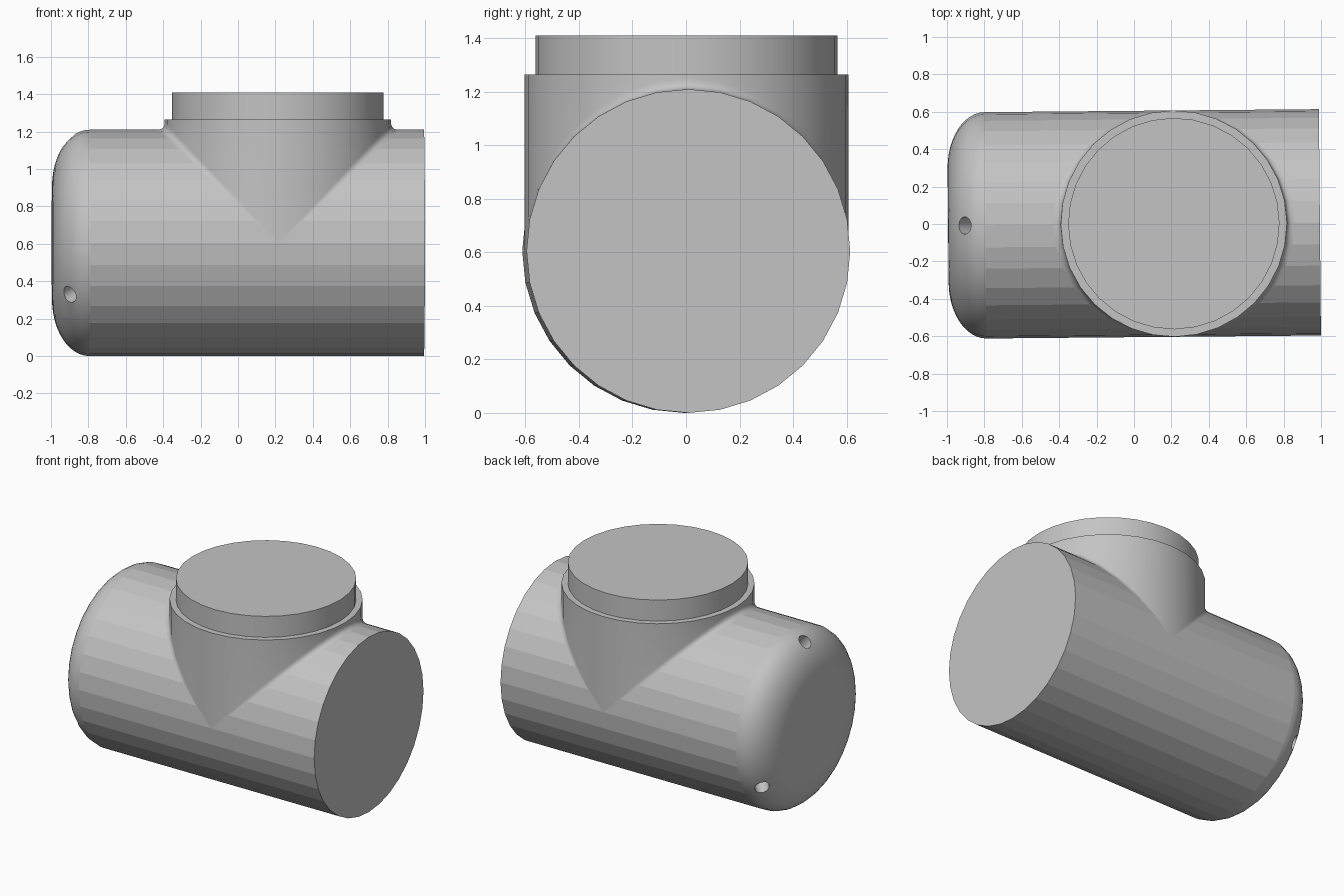
import bpy, bmesh
from math import sin, cos, pi, radians
from mathutils import Matrix, Vector

if "Cube" in bpy.data.objects:
    bpy.data.objects.remove(bpy.data.objects["Cube"], do_unlink=True)

SIDES = 32
R = 0.605           # radius of both pipes
HALF = 0.994        # half length of the run
NECK_X = 0.213      # centre of the branch
YAW = Matrix.Rotation(0.009, 4, "Z")

grey = bpy.data.materials.new("plain grey")
grey.use_nodes = True
colour = (0.55, 0.55, 0.55, 1)
grey.diffuse_color = colour
grey.node_tree.nodes["Principled BSDF"].inputs["Base Color"].default_value = colour


def skin(name, rings, cap_start=False):
    """Join equal rings of points into a tube, closing its end."""
    bm = bmesh.new()
    loops = [[bm.verts.new(YAW @ Vector(p)) for p in ring] for ring in rings]
    for a, b in zip(loops, loops[1:]):
        for i in range(SIDES):
            j = (i + 1) % SIDES
            bm.faces.new((a[i], a[j], b[j], b[i]))
    bm.faces.new(loops[-1])
    if cap_start:
        bm.faces.new(loops[0][::-1])
    bmesh.ops.remove_doubles(bm, verts=bm.verts, dist=0.00001)
    bmesh.ops.recalc_face_normals(bm, faces=bm.faces)
    mesh = bpy.data.meshes.new(name)
    bm.to_mesh(mesh)
    bm.free()
    mesh.materials.append(grey)
    obj = bpy.data.objects.new(name, mesh)
    bpy.context.collection.objects.link(obj)
    return obj


def activate(obj):
    bpy.ops.object.select_all(action="DESELECT")
    obj.select_set(True)
    bpy.context.view_layer.objects.active = obj


angles = [2 * pi * i / SIDES for i in range(SIDES)]

# Horizontal run with one softly rounded closed end
profile = [(HALF, R)]
for i in range(13):
    t = pi / 2 * (1 - i / 12)
    profile.append((0.2 - HALF - 0.2 * cos(t), R - 0.3 + 0.3 * sin(t)))
body = skin("pipe_body", [[(x, r * sin(a), R + r * cos(a)) for a in angles]
                          for x, r in profile], cap_start=True)

# Three small holes drilled into the rounded end
for k in range(3):
    a = 2 * pi * k / 3
    out = Vector((-0.65, 0.76 * sin(a), 0.76 * cos(a))).normalized()
    spot = Vector((-0.908, 0.553 * sin(a), R + 0.553 * cos(a)))
    bpy.ops.mesh.primitive_cylinder_add(vertices=24, radius=0.046, depth=0.24)
    cutter = bpy.context.object
    cutter.name = "hole_cutter"
    cutter.hide_render = True
    cutter.data.materials.append(grey)
    cutter.data.transform(YAW @ Matrix.Translation(spot)
                          @ out.to_track_quat("Z", "Y").to_matrix().to_4x4())
    activate(body)
    cut = body.modifiers.new("hole", "BOOLEAN")
    cut.operation = "DIFFERENCE"
    cut.solver = "EXACT"
    cut.object = cutter
    bpy.ops.object.modifier_apply(modifier=cut.name)
    bpy.data.objects.remove(cutter, do_unlink=True)

# Branch neck: small blend at the joint, straight wall, ledge, raised collar
rings = []
for i in range(6):
    t = i / 5
    ring = []
    for a in angles:
        w = 0.04 * cos(a)
        ring.append((NECK_X + R * cos(a) + w * (1 - t) ** 2, R * sin(a),
                     R + R * abs(cos(a)) + abs(w) * t ** 2))
    rings.append(ring)
for r, z in ((R, 1.265), (0.565, 1.265), (0.565, 1.41)):
    rings.append([(NECK_X + r * cos(a), r * sin(a), z) for a in angles])
neck = skin("branch_neck", rings)

for obj in (body, neck):
    activate(obj)
    bpy.ops.object.shade_smooth_by_angle(angle=radians(30))
    for face in obj.data.polygons:
        if face.area > 0.2:      # flat end discs
            face.use_smooth = False
